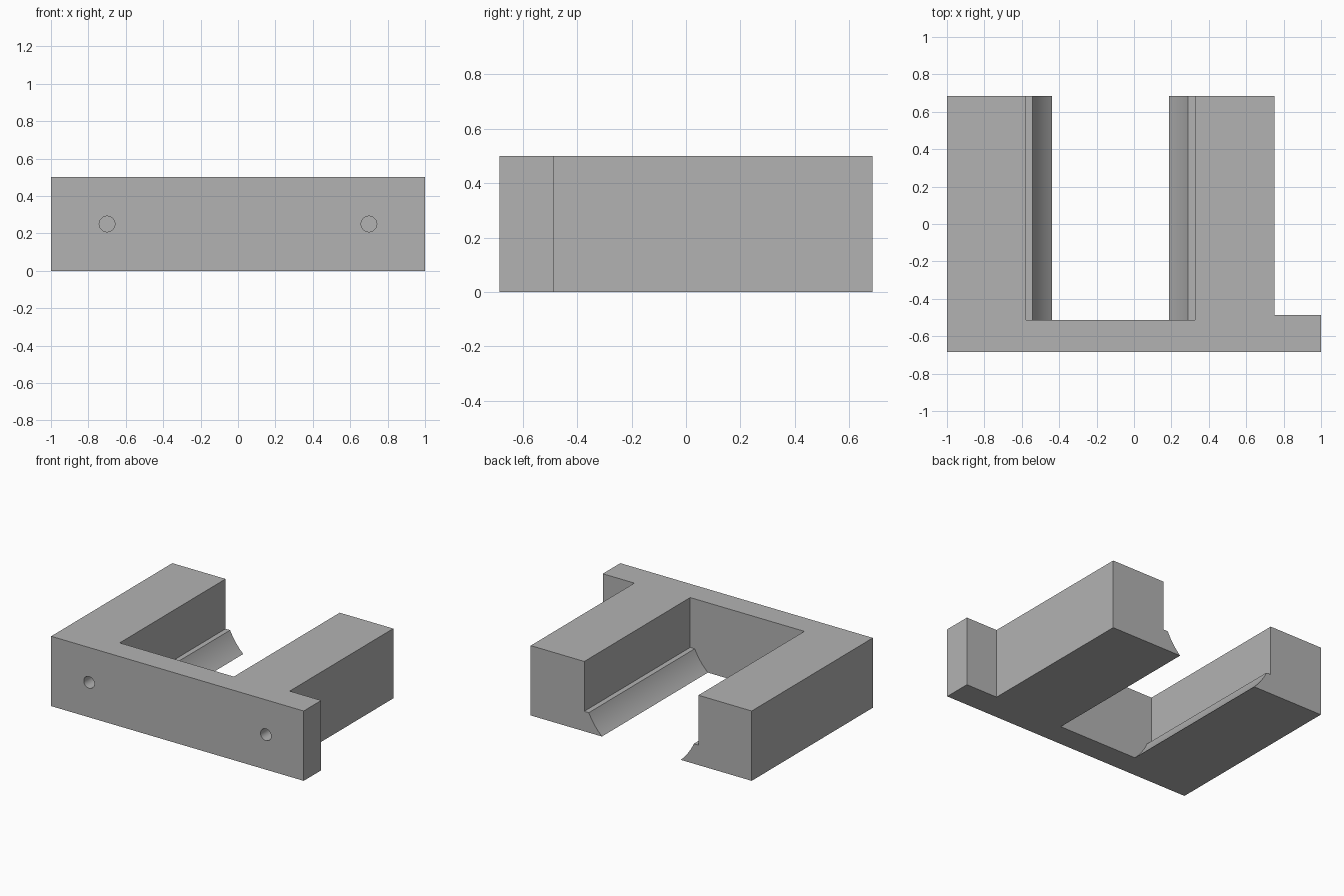
import bpy, bmesh, math
from mathutils import Vector

old = bpy.data.objects.get("Cube")
if old:
    bpy.data.objects.remove(old, do_unlink=True)

grey = bpy.data.materials.new("plain grey")
grey.use_nodes = True
grey.diffuse_color = (0.45, 0.45, 0.45, 1)
grey.node_tree.nodes["Principled BSDF"].inputs["Base Color"].default_value = grey.diffuse_color


def prism(name, points, direction):
    """Extrude a closed outline along a direction."""
    bm = bmesh.new()
    face = bm.faces.new([bm.verts.new(p) for p in points])
    moved = bmesh.ops.extrude_face_region(bm, geom=[face])["geom"]
    verts = [g for g in moved if isinstance(g, bmesh.types.BMVert)]
    bmesh.ops.translate(bm, verts=verts, vec=Vector(direction))
    bmesh.ops.recalc_face_normals(bm, faces=bm.faces)
    mesh = bpy.data.meshes.new(name)
    bm.to_mesh(mesh)
    bm.free()
    mesh.materials.append(grey)
    obj = bpy.data.objects.new(name, mesh)
    bpy.context.collection.objects.link(obj)
    return obj


def cut(target, cutter):
    cutter.hide_render = True
    bpy.context.view_layer.objects.active = target
    mod = target.modifiers.new("cut", "BOOLEAN")
    mod.operation = "DIFFERENCE"
    mod.solver = "EXACT"
    mod.object = cutter
    bpy.ops.object.modifier_apply(modifier=mod.name)
    bpy.data.objects.remove(cutter, do_unlink=True)


# Block with a mounting flange on its left front corner
FRONT, BACK, HEIGHT = -0.685, 0.685, 0.5
outline = [(-1, FRONT), (1, FRONT), (1, -0.487), (0.75, -0.487), (0.75, BACK), (-1, BACK)]
bracket = prism("bracket_body", [(x, y, 0) for x, y in outline], (0, 0, HEIGHT))

# Channel: straight walls, a small ledge, then a concave arc down to the base
MID, WALL, LEDGE, LEDGE_Z, TIP = -0.126, 0.452, 0.416, 0.143, 0.312
arc_z = (LEDGE**2 + LEDGE_Z**2 - TIP**2) / (2 * LEDGE_Z)
radius = math.hypot(TIP, arc_z)
start = math.atan2(LEDGE_Z - arc_z, LEDGE)
end = math.atan2(-arc_z, TIP)
half = [(WALL, 0.7), (WALL, LEDGE_Z)]
STEPS = 16
for i in range(STEPS + 1):
    a = start + (end - start) * i / STEPS
    half.append((radius * math.cos(a), arc_z + radius * math.sin(a)))
half.append((TIP, -0.1))
section = half + [(-x, z) for x, z in reversed(half)]
channel = prism("channel_cutter", [(MID + x, -0.513, z) for x, z in section], (0, 2, 0))
cut(bracket, channel)

# Blind screw holes in the front face
for side in (-1, 1):
    ring = [(side * 0.7 + 0.042 * math.cos(t), FRONT - 0.1, 0.25 + 0.042 * math.sin(t))
            for t in (math.tau * i / 32 for i in range(32))]
    cut(bracket, prism("hole_cutter", ring, (0, 0.35, 0)))

bpy.ops.object.select_all(action="DESELECT")
bracket.select_set(True)
bpy.context.view_layer.objects.active = bracket
bpy.ops.object.shade_smooth_by_angle(angle=math.radians(30))
